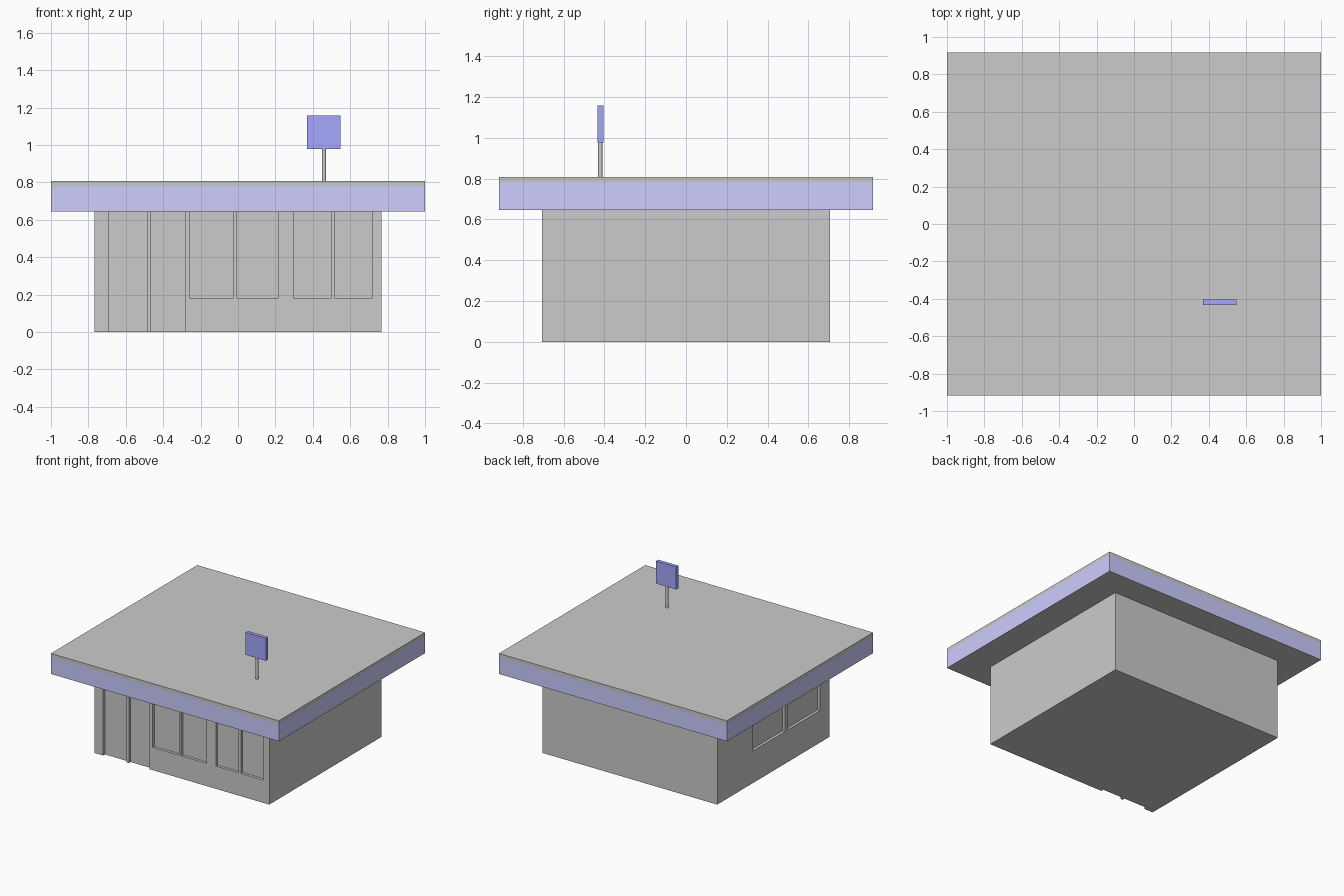
import bpy, bmesh
from mathutils import Matrix, Vector

if "Cube" in bpy.data.objects:
    bpy.data.objects.remove(bpy.data.objects["Cube"])


def add_box(bm, lo, hi):
    lo, hi = Vector(lo), Vector(hi)
    m = Matrix.Translation((lo + hi) / 2) @ Matrix.Diagonal((*(hi - lo), 1))
    return bmesh.ops.create_cube(bm, size=1, matrix=m)


def finish(bm, name, mats=()):
    me = bpy.data.meshes.new(name)
    bm.to_mesh(me)
    bm.free()
    for m in mats:
        me.materials.append(m)
    ob = bpy.data.objects.new(name, me)
    bpy.context.collection.objects.link(ob)
    return ob


def material(name, color):
    m = bpy.data.materials.new(name)
    m.diffuse_color = (*color, 1)
    m.use_nodes = True
    m.node_tree.nodes["Principled BSDF"].inputs["Base Color"].default_value = m.diffuse_color
    return m


grey = material("grey", (0.8, 0.8, 0.8))
light_blue = material("fascia_blue", (0.61, 0.61, 1.0))
blue = material("sign_blue", (0.385, 0.385, 1.0))

BX, BY, SOFFIT, TOP = 0.768, 0.705, 0.645, 0.808
DEPTH = 0.022

# Building body
bm = bmesh.new()
add_box(bm, (-BX, -BY, 0), (BX, BY, SOFFIT + 0.005))
body = finish(bm, "building_body")

# Recesses: front doors, front windows, left side windows
bm = bmesh.new()
front = [(-0.69, -0.485, -0.1), (-0.465, -0.283, -0.1),
         (-0.256, -0.026, 0.18), (-0.005, 0.215, 0.18),
         (0.30, 0.497, 0.18), (0.518, 0.717, 0.18)]
for x0, x1, z0 in front:
    add_box(bm, (x0, -BY - 0.1, z0), (x1, -BY + DEPTH, 0.75))
for y0, y1 in [(-0.58, -0.175), (-0.145, 0.255)]:
    add_box(bm, (-BX - 0.1, y0, 0.255), (-BX + DEPTH, y1, 0.75))
cutter = finish(bm, "recess_cutter")
cutter.hide_render = True
cutter.hide_set(True)
mod = body.modifiers.new("recesses", "BOOLEAN")
mod.operation = "DIFFERENCE"
mod.solver = "EXACT"
mod.object = cutter
bpy.context.view_layer.objects.active = body
bpy.ops.object.modifier_apply(modifier=mod.name)
bpy.data.objects.remove(cutter)

# Flat roof slab with a coloured band on its sides
bm = bmesh.new()
add_box(bm, (-1, -0.917, SOFFIT), (1, 0.917, TOP))
bmesh.ops.bisect_plane(bm, geom=bm.verts[:] + bm.edges[:] + bm.faces[:],
                       plane_co=(0, 0, 0.78), plane_no=(0, 0, 1))
bm.normal_update()
for f in bm.faces:
    if abs(f.normal.z) < 0.5 and f.calc_center_median().z < 0.78:
        f.material_index = 1
finish(bm, "roof", [grey, light_blue])

# Roof sign on a thin post
bm = bmesh.new()
bmesh.ops.create_cone(bm, cap_ends=True, segments=12, radius1=0.011, radius2=0.011,
                      depth=0.19, matrix=Matrix.Translation((0.46, -0.42, 0.895)))
post = finish(bm, "sign_post")
for p in post.data.polygons:
    p.use_smooth = abs(p.normal.z) < 0.5
for e in post.data.edges:
    a, b = (post.data.vertices[i].co.z for i in e.vertices)
    e.use_edge_sharp = abs(a - b) < 0.01
bm = bmesh.new()
add_box(bm, (0.37, -0.433, 0.978), (0.548, -0.405, 1.157))
finish(bm, "sign_board", [blue])
